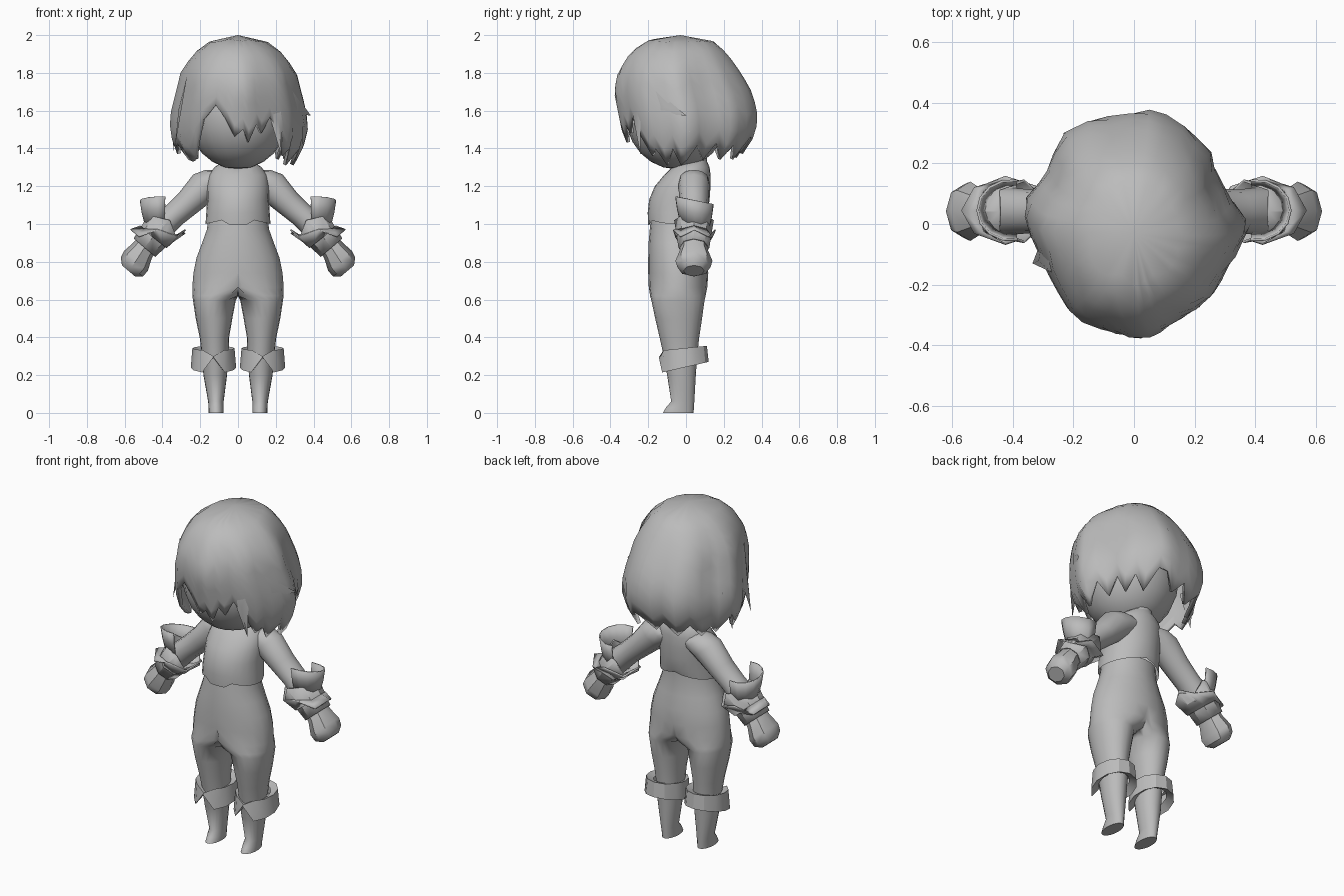
import bpy, bmesh, math
from mathutils import Vector

if "Cube" in bpy.data.objects:
    bpy.data.objects.remove(bpy.data.objects["Cube"])

grey = bpy.data.materials.new("plain_grey")
grey.diffuse_color = (0.5, 0.5, 0.5, 1)
grey.use_nodes = True
grey.node_tree.nodes["Principled BSDF"].inputs["Base Color"].default_value = grey.diffuse_color


def finish(bm, name, angle=50, mirror=False, thick=0):
    bmesh.ops.remove_doubles(bm, verts=bm.verts, dist=1e-4)
    bmesh.ops.recalc_face_normals(bm, faces=bm.faces)
    me = bpy.data.meshes.new(name)
    bm.to_mesh(me)
    bm.free()
    ob = bpy.data.objects.new(name, me)
    bpy.context.collection.objects.link(ob)
    me.materials.append(grey)
    bpy.ops.object.select_all(action='DESELECT')
    ob.select_set(True)
    bpy.context.view_layer.objects.active = ob
    bpy.ops.object.shade_smooth_by_angle(angle=math.radians(angle))
    if thick:
        m = ob.modifiers.new("thickness", 'SOLIDIFY')
        m.thickness = thick
        m.offset = -1
    if mirror:
        m = ob.modifiers.new("mirror", 'MIRROR')
        m.use_clip = True
    return ob


def skin(rings, cap_start=True, cap_end=True, closed=True):
    """Bridge rows of points into a surface."""
    bm = bmesh.new()
    rows = [[bm.verts.new(p) for p in r] for r in rings]
    n = len(rows[0])
    for a, b in zip(rows, rows[1:]):
        for i in range(n if closed else n - 1):
            j = (i + 1) % n
            bm.faces.new((a[i], a[j], b[j], b[i]))
    if cap_start:
        bm.faces.new(rows[0])
    if cap_end:
        bm.faces.new(rows[-1])
    return bm


def lerp_table(table, x):
    """Interpolate rows of a table sorted by rising first value."""
    if x <= table[0][0]:
        return table[0][1:]
    for a, b in zip(table, table[1:]):
        if x <= b[0]:
            t = (x - a[0]) / (b[0] - a[0])
            return [p + (q - p) * t for p, q in zip(a[1:], b[1:])]
    return table[-1][1:]


def angles(n):
    return [2 * math.pi * i / n for i in range(n)]


# head under the hair
bm = bmesh.new()
bmesh.ops.create_uvsphere(bm, u_segments=20, v_segments=12, radius=1)
for v in bm.verts:
    v.co = (v.co.x * 0.27, v.co.y * 0.27 - 0.05, v.co.z * 0.29 + 1.58)
finish(bm, "head")

# hair shell: z, half width, front y, back y
hair_profile = [(1.30, .29, -.25, .26), (1.40, .345, -.31, .33), (1.50, .37, -.34, .37),
                (1.60, .362, -.36, .375), (1.70, .335, -.38, .345), (1.80, .31, -.36, .29),
                (1.90, .24, -.30, .22), (1.96, .165, -.23, .16), (1.985, .10, -.16, .10),
                (2.0, .0, -.03, -.03)]
# uneven outline seen from the top: degrees, scale
outline = [(0, 1.0), (15, .87), (30, .85), (42, .93), (55, .95), (80, 1.03), (90, .97), (105, .98),
           (128, 1.02), (145, .91), (156, .90), (171, 1.01), (185, .95), (205, .90), (222, .94),
           (235, 1.0), (255, .97), (276, 1.01), (295, .94), (318, .97), (335, .95), (352, 1.0)]
# hem of the hair: degrees counted from the right, height
hem = [(0, 1.34), (10, 1.42), (20, 1.34), (32, 1.43), (42, 1.34), (52, 1.42), (62, 1.34),
       (73, 1.46), (82, 1.45), (93, 1.37), (104, 1.44), (115, 1.35), (128, 1.44), (140, 1.34),
       (150, 1.40), (158, 1.35), (168, 1.45), (178, 1.37), (190, 1.43), (202, 1.34), (212, 1.33),
       (222, 1.36), (230, 1.42), (239, 1.55), (250, 1.63), (259, 1.56), (267, 1.46),
       (274, 1.50), (279, 1.43), (286, 1.53), (291, 1.48), (300, 1.57), (310, 1.46),
       (319, 1.36), (326, 1.40), (335, 1.31), (345, 1.40), (353, 1.31)]
rows = []
for k in range(11):
    row = []
    for deg, low in hem:
        z = 2.0 - (2.0 - low) * (k / 10) ** 1.25
        w, f, b = lerp_table(hair_profile, z)
        s = 1 + (lerp_table(outline, deg)[0] - 1) * min(1, (2.0 - z) / .25)
        a = math.radians(deg)
        row.append((s * w * math.cos(a), (f + b) / 2 + s * (b - f) / 2 * math.sin(a), z))
    rows.append(row)
finish(skin(rows, False, False), "hair", 50, thick=0.02)


# loose hair locks: thin wedges with a raised ridge
def lock(name, a, b, tip, out):
    bm = bmesh.new()
    a, b, tip = Vector(a), Vector(b), Vector(tip)
    vs = [bm.verts.new(p) for p in (a, b, tip, (a + b) * .3 + tip * .4 + Vector(out))]
    for i, j, k in ((0, 1, 3), (1, 2, 3), (2, 0, 3), (0, 2, 1)):
        bm.faces.new((vs[i], vs[j], vs[k]))
    finish(bm, name, 60)


lock("side_lock_right", (.28, -.17, 1.72), (.29, -.16, 1.58), (.385, 0, 1.575), (.01, -.01, 0))
lock("low_lock_right", (.31, -.06, 1.60), (.32, .06, 1.60), (.365, .02, 1.49), (.01, 0, 0))
lock("side_lock_left", (-.27, -.16, 1.78), (-.30, -.04, 1.70), (-.335, -.13, 1.40), (-.01, -.01, 0))
lock("low_lock_left", (-.32, .0, 1.60), (-.32, .12, 1.60), (-.345, .06, 1.37), (-.01, 0, 0))
lock("front_lock_right", (.14, -.29, 1.66), (.24, -.24, 1.66), (.23, -.24, 1.36), (.01, -.02, 0))

# neck
finish(skin([[(.075 * math.cos(a), .04 + .07 * math.sin(a), z) for a in angles(12)]
             for z in (1.22, 1.40)]), "neck")

# jacket body: z, half width, front y, back y
jacket = [(1.0, .172, -.20, .105), (1.06, .168, -.203, .115), (1.13, .163, -.195, .125),
          (1.20, .165, -.165, .13), (1.26, .155, -.115, .13), (1.30, .125, -.075, .125),
          (1.335, .075, -.04, .11)]
rows = []
for k, (z, w, f, b) in enumerate(jacket):
    row = []
    for a in angles(24):
        x, y = w * math.cos(a), (f + b) / 2 + (b - f) / 2 * math.sin(a)
        rise = 0
        if k == 0:   # hem rising toward a square front tab
            rise = .04 * (1 - abs(x) / .172)
            rise = -.005 if y < 0 and abs(x) < .05 else rise
        if k == 6 and y < 0 and abs(x) < .03:   # collar notch
            rise = -.03
        row.append((x, y, z + rise))
    rows.append(row)
finish(skin(rows, False, True), "jacket", 45)

# trousers, legs and feet in one half: z, inner x, outer x, front y, back y
leg = [(1.04, -.155, .155, -.185, .09), (.97, -.165, .165, -.192, .09), (.90, -.19, .19, -.198, .10),
       (.82, -.22, .22, -.20, .112), (.74, -.236, .236, -.20, .118), (.665, -.20, .242, -.197, .113),
       (.62, -.06, .242, -.19, .104), (.595, .012, .238, -.183, .098), (.50, .03, .224, -.163, .085),
       (.40, .047, .203, -.14, .07), (.31, .05, .192, -.12, .06), (.20, .058, .183, -.10, .052),
       (.06, .076, .158, -.078, .044), (.03, .076, .156, -.105, .042), (0, .076, .155, -.122, .04)]
rows = [[(max(0, (i + o) / 2 + (o - i) / 2 * math.cos(a)), (f + b) / 2 + (b - f) / 2 * math.sin(a), z)
         for a in angles(20)] for z, i, o, f, b in leg]
bm = skin(rows, False, True)
inner = [f for f in bm.faces if all(v.co.x < 1e-4 for v in f.verts)]
bmesh.ops.delete(bm, geom=inner, context='FACES')
finish(bm, "trousers_and_feet", 55, mirror=True)

# boot cuffs: tilted bands notched at the front
rows = []
for scale, front, back, notch in ((.62, .31, .34, -.01), (.93, .33, .355, -.03),
                                  (1.0, .21, .27, .085), (.66, .25, .29, .04)):
    row = []
    for i, a in enumerate(angles(12)):
        s = math.sin(a)
        z = front + (back - front) * (s + 1) / 2
        row.append((.13 + .12 * scale * math.cos(a), -.012 + .132 * scale * s,
                    z + (notch if i == 9 else 0)))
    rows.append(row)
finish(skin(rows, False, False), "boot_cuff", 30, mirror=True)

# arms run down and outward along one slanted direction
P, Y, D = Vector((.76, 0, .65)), Vector((0, 1, 0)), Vector((.65, 0, -.76))


def arm_ring(x, z, rp, ry, n=12, jag=0):
    """Ring across the arm; jag slides every other point along it."""
    return [Vector((x, .042, z)) + P * rp * math.cos(a) + Y * ry * math.sin(a)
            + D * jag * (-1) ** i for i, a in enumerate(angles(n))]


def arm_part(name, rings, n, angle, caps=True, thick=0):
    finish(skin([arm_ring(*r[:4], n, *r[4:]) for r in rings], caps, caps),
           name, angle, True, thick)


arm_part("sleeve", [(.04, 1.245, .06, .065), (.11, 1.235, .08, .08), (.17, 1.205, .088, .083),
                    (.26, 1.115, .072, .076), (.34, 1.045, .066, .072), (.41, .98, .07, .078),
                    (.48, .90, .065, .075)], 12, 50)
arm_part("hand", [(.47, .91, .06, .07), (.505, .86, .064, .075), (.54, .805, .082, .098),
                  (.562, .772, .077, .088), (.58, .752, .045, .055)], 8, 40)
# flared glove gauntlet
arm_part("gauntlet", [(.495, .875, .075, .082), (.45, .93, .085, .09),
                      (.375, 1.005, .11, .105, -.02)], 8, 30, False, .008)

# spiked band with a level zigzag rim
rim = [Vector((.425 + .145 * math.cos(a), .045 + .108 * math.sin(a), .955 + .018 * (-1) ** i))
       for i, a in enumerate(angles(8))]
finish(skin([arm_ring(.45, .935, .088, .094, 8), rim], False, False), "spiked_band", 30, True, .008)

# upright curled collar on the outer side of each forearm
rows = [[(.405 + r * math.cos(a), .045 + r * .9 * math.sin(a), z - .02 * math.sin(a))
         for a in [math.radians(-100 + 25 * i) for i in range(9)]]
        for r, z in ((.085, .98), (.105, 1.06), (.115, 1.125))]
finish(skin(rows, False, False, False), "curled_collar", 30, True, .008)
